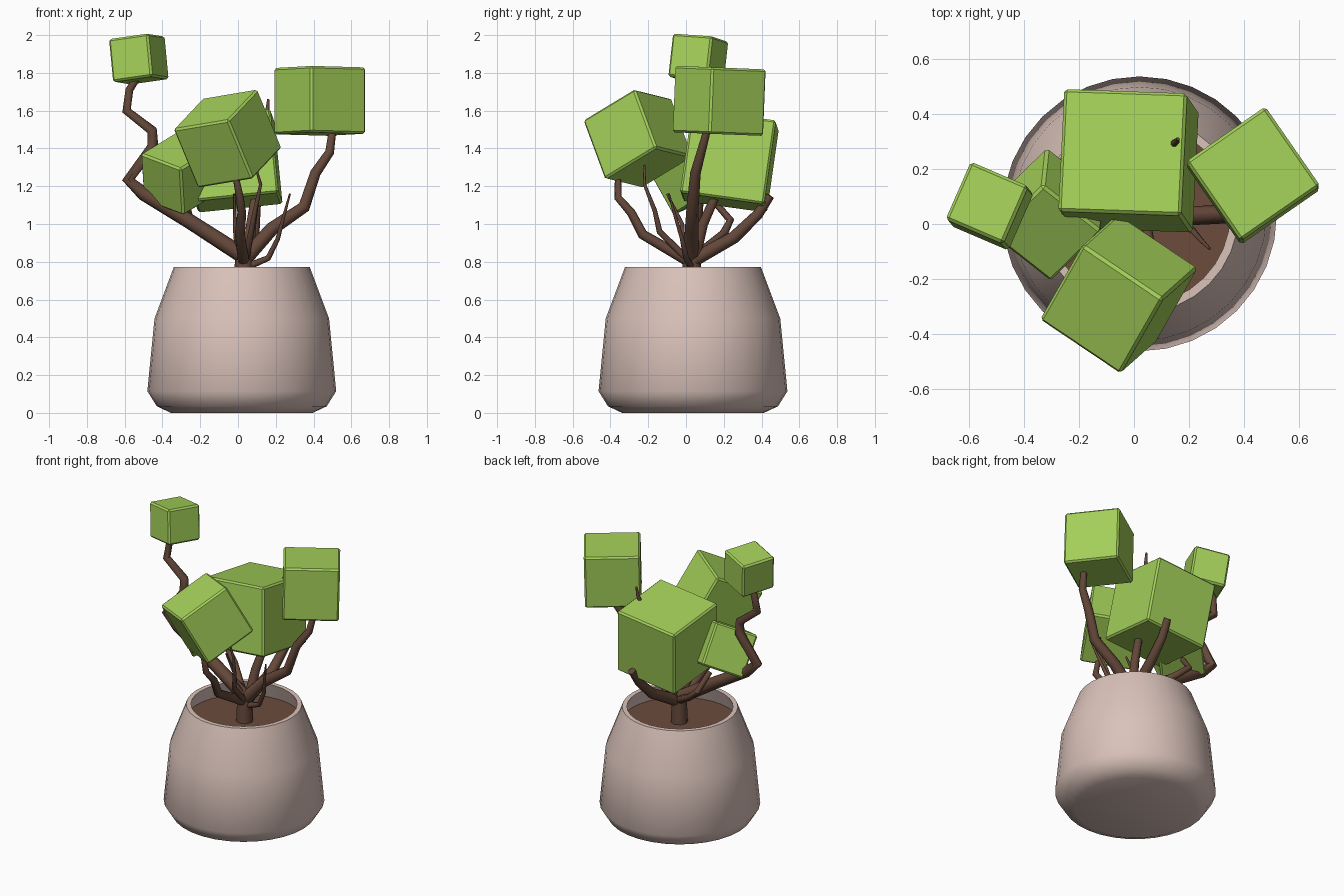
import bpy, bmesh, math
from mathutils import Vector, Matrix

if "Cube" in bpy.data.objects:
    bpy.data.objects.remove(bpy.data.objects["Cube"])


def material(name, rgb):
    m = bpy.data.materials.new(name)
    m.diffuse_color = (*rgb, 1)
    m.use_nodes = True
    m.node_tree.nodes["Principled BSDF"].inputs["Base Color"].default_value = m.diffuse_color
    return m


CLAY = material("pink_clay", (0.70, 0.54, 0.49))
LEAF = material("leaf_green", (0.37, 0.63, 0.10))
BARK = material("bark_brown", (0.13, 0.065, 0.042))
SOIL = material("soil_brown", (0.15, 0.072, 0.045))

CX, CY = 0.02, 0.037  # pot axis


def finish(name, bm, mat):
    me = bpy.data.meshes.new(name)
    bmesh.ops.recalc_face_normals(bm, faces=bm.faces)
    bm.to_mesh(me)
    bm.free()
    me.materials.append(mat)
    ob = bpy.data.objects.new(name, me)
    bpy.context.collection.objects.link(ob)
    return ob


def lathe(name, profile, mat, sides=32):
    bm = bmesh.new()
    vs = [bm.verts.new((CX + r, CY, z)) for r, z in profile]
    es = [bm.edges.new(p) for p in zip(vs, vs[1:])]
    bmesh.ops.spin(bm, geom=vs + es, cent=(CX, CY, 0), axis=(0, 0, 1),
                   angle=2 * math.pi, steps=sides)
    bmesh.ops.remove_doubles(bm, verts=bm.verts, dist=1e-4)
    return finish(name, bm, mat)


def leaf_block(name, center, a, b, size):
    """Slightly bevelled cube whose local x and y follow directions a and b."""
    x = Vector(a).normalized()
    z = x.cross(Vector(b)).normalized()
    y = z.cross(x)
    rot = Matrix((x, y, z)).transposed().to_4x4()
    bm = bmesh.new()
    bmesh.ops.create_cube(bm, size=size,
                          matrix=Matrix.Translation(center) @ rot)
    bmesh.ops.bevel(bm, geom=bm.edges[:], offset=0.011, segments=1,
                    affect='EDGES')
    return finish(name, bm, LEAF)


def branch(name, points, r0, r1):
    """Tapered faceted tube along a path."""
    cu = bpy.data.curves.new(name, 'CURVE')
    cu.dimensions = '3D'
    cu.bevel_depth = 1.0
    cu.bevel_resolution = 2
    cu.use_fill_caps = True
    sp = cu.splines.new('POLY')
    sp.points.add(len(points) - 1)
    for i, p in enumerate(points):
        sp.points[i].co = (*p, 1)
        sp.points[i].radius = r0 + (r1 - r0) * i / (len(points) - 1)
    cu.materials.append(BARK)
    ob = bpy.data.objects.new(name, cu)
    bpy.context.collection.objects.link(ob)
    bpy.ops.object.select_all(action='DESELECT')
    ob.select_set(True)
    bpy.context.view_layer.objects.active = ob
    bpy.ops.object.convert(target='MESH')
    bpy.ops.object.shade_smooth_by_angle(angle=math.radians(50))


# Pot with open rim, and soil disc
pot = lathe("pot", [(0, 0), (0.375, 0), (0.45, 0.035), (0.50, 0.115),
                    (0.462, 0.50), (0.36, 0.772), (0.33, 0.772),
                    (0.375, 0.64)], CLAY)
bpy.ops.object.select_all(action='DESELECT')
pot.select_set(True)
bpy.context.view_layer.objects.active = pot
bpy.ops.object.shade_smooth_by_angle(angle=math.radians(50))
lathe("soil", [(0, 0.665), (0.367, 0.665)], SOIL)

# Cube foliage
leaf_block("foliage_small_top", (-0.525, 0.065, 1.873),
           (0.21, -0.09, 0.03), (0.09, 0.21, -0.015), 0.23)
leaf_block("foliage_right", (0.433, 0.176, 1.652),
           (0.283, 0.196, -0.008), (-0.197, 0.279, -0.011), 0.352)
leaf_block("foliage_back", (-0.02, 0.23, 1.335),
           (0.437, -0.015, 0.045), (0.025, 0.437, -0.06), 0.45)
leaf_block("foliage_front", (-0.055, -0.254, 1.452),
           (0.287, -0.193, 0.048), (0.15, 0.262, 0.159), 0.357)
leaf_block("foliage_left", (-0.31, 0.035, 1.265),
           (0.21, -0.165, -0.08), (0.145, 0.18, 0.11), 0.285)

# Trunk
branch("trunk", [(0.03, 0.03, 0.64), (0.03, 0.03, 0.76),
                 (0.035, 0.035, 0.86)], 0.055, 0.045)

# Main branches
branch("branch_small_top", [(0.03, 0.03, 0.83), (-0.25, 0.045, 1.01),
                            (-0.50, 0.06, 1.16), (-0.58, 0.06, 1.235),
                            (-0.45, 0.06, 1.41), (-0.455, 0.065, 1.495),
                            (-0.59, 0.07, 1.60), (-0.575, 0.08, 1.71),
                            (-0.53, 0.07, 1.78)], 0.043, 0.018)
branch("branch_right", [(0.04, 0.03, 0.82), (0.18, 0.03, 0.975),
                        (0.35, 0.035, 1.09), (0.41, 0.05, 1.27),
                        (0.485, 0.08, 1.38), (0.50, 0.11, 1.49)],
       0.040, 0.020)
branch("branch_back", [(0.04, 0.04, 0.81), (0.08, 0.255, 0.93),
                       (0.09, 0.38, 1.05), (0.10, 0.445, 1.15)],
       0.038, 0.024)
branch("branch_front", [(0.03, 0.02, 0.80), (0.01, -0.23, 0.945),
                        (0.02, -0.29, 1.06), (0.01, -0.36, 1.14),
                        (-0.01, -0.36, 1.24)], 0.030, 0.017)
branch("branch_left", [(0.02, 0.04, 0.82), (-0.17, 0.20, 0.95),
                       (-0.25, 0.235, 1.02), (-0.28, 0.14, 1.13)],
       0.026, 0.017)
branch("branch_middle", [(0.05, 0.04, 0.80), (0.07, 0.09, 1.0),
                         (0.10, 0.18, 1.2), (0.13, 0.28, 1.5),
                         (0.155, 0.30, 1.60), (0.16, 0.31, 1.66)],
       0.034, 0.006)

# Thin bare twigs
branch("twig_right", [(0.04, 0.03, 0.77), (0.16, 0.0, 0.82),
                      (0.21, -0.02, 0.92), (0.245, -0.06, 1.05),
                      (0.275, -0.09, 1.16)], 0.020, 0.005)
branch("twig_front", [(0.04, 0.02, 0.80), (0.07, -0.14, 0.96),
                      (0.09, -0.165, 1.07), (0.12, -0.22, 1.21),
                      (0.09, -0.22, 1.31)], 0.020, 0.005)
branch("twig_middle", [(0.03, 0.03, 0.82), (-0.01, -0.02, 0.93),
                       (-0.015, -0.02, 1.0), (-0.02, -0.10, 1.16)],
       0.020, 0.006)
